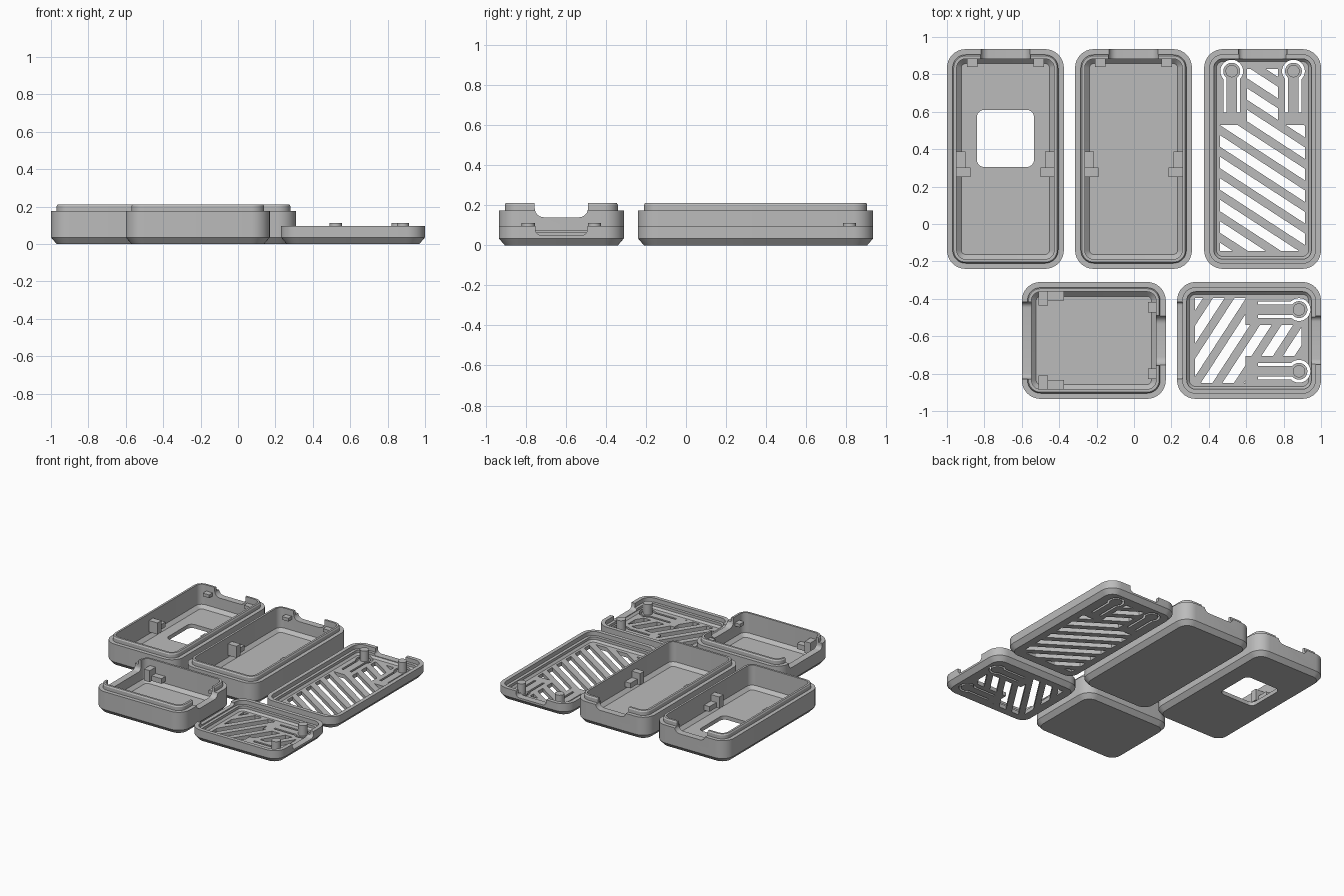
import bpy, bmesh, math
from mathutils import Matrix

if "Cube" in bpy.data.objects:
    bpy.data.objects.remove(bpy.data.objects["Cube"])

W = 0.625            # width shared by every case half
LONG, SHORT = 1.175, 0.77

grey = bpy.data.materials.new("plain grey")
grey.diffuse_color = (0.5, 0.5, 0.5, 1)
grey.use_nodes = True
grey.node_tree.nodes["Principled BSDF"].inputs["Base Color"].default_value = grey.diffuse_color


def new_object(name, bm):
    bmesh.ops.recalc_face_normals(bm, faces=bm.faces)
    mesh = bpy.data.meshes.new(name)
    bm.to_mesh(mesh)
    bm.free()
    ob = bpy.data.objects.new(name, mesh)
    bpy.context.collection.objects.link(ob)
    return ob


def rounded_rect(hx, hy, r, steps=8):
    pts = []
    for k, (sx, sy) in enumerate([(1, 1), (-1, 1), (-1, -1), (1, -1)]):
        for i in range(steps + 1):
            a = math.pi / 2 * (k + i / steps)
            pts.append((sx * (hx - r) + r * math.cos(a), sy * (hy - r) + r * math.sin(a)))
    return pts


def add_prism(bm, pts, lo, hi, axis="z"):
    """Extrude a 2D outline between lo and hi; axis y means the outline is in x, z."""
    def at(p, h):
        return (p[0], p[1], h) if axis == "z" else (p[0], h, p[1])
    a = [bm.verts.new(at(p, lo)) for p in pts]
    b = [bm.verts.new(at(p, hi)) for p in pts]
    n = len(pts)
    bm.faces.new(a[::-1])
    bm.faces.new(b)
    for i in range(n):
        bm.faces.new((a[i], a[(i + 1) % n], b[(i + 1) % n], b[i]))


def prism(name, pts, lo, hi, axis="z"):
    bm = bmesh.new()
    add_prism(bm, pts, lo, hi, axis)
    return new_object(name, bm)


def box(name, x0, x1, y0, y1, z0, z1):
    return prism(name, [(x0, y0), (x1, y0), (x1, y1), (x0, y1)], z0, z1)


def shell(name, length, profile):
    """Loft rounded rectangles through (inset, height) steps, closing both ends."""
    bm = bmesh.new()
    rings = []
    for inset, z in profile:
        pts = rounded_rect(W / 2 - inset, length / 2 - inset, max(0.1 - inset, 0.015))
        rings.append([bm.verts.new((x, y, z)) for x, y in pts])
    n = len(rings[0])
    for a, b in zip(rings, rings[1:]):
        for i in range(n):
            bm.faces.new((a[i], a[(i + 1) % n], b[(i + 1) % n], b[i]))
    bm.faces.new(rings[0][::-1])
    bm.faces.new(rings[-1])
    return new_object(name, bm)


def boolean(ob, cutter, operation="DIFFERENCE"):
    cutter.hide_render = True
    mod = ob.modifiers.new("cut", "BOOLEAN")
    mod.operation, mod.solver, mod.object = operation, "EXACT", cutter
    graph = bpy.context.evaluated_depsgraph_get()
    mesh = bpy.data.meshes.new_from_object(ob.evaluated_get(graph))
    ob.modifiers.clear()
    ob.data = mesh
    bpy.data.objects.remove(cutter)


def scoop(half, bottom, r, y0, y1):
    """Cutter for a wall opening with rounded lower corners."""
    pts = [(half, 0.3)]
    for k in range(7):
        a = -math.pi / 2 * k / 6
        pts.append((half - r + r * math.cos(a), bottom + r + r * math.sin(a)))
    pts += [(-x, z) for x, z in pts[::-1]]
    return prism("scoop_cutter", pts, y0, y1, "y")


def keyhole(r, w, length):
    """Outline of a round head on a straight stem."""
    a0 = math.asin(w / r)
    arc = [-math.pi / 2 - a0 - (2 * math.pi - 2 * a0) * i / 24 for i in range(25)]
    return [(-w, -length)] + [(r * math.cos(a), r * math.sin(a)) for a in arc] + [(w, -length)]


def place(parts, centre, turned):
    m = Matrix.Translation((*centre, 0))
    if turned:
        m = m @ Matrix.Rotation(-math.pi / 2, 4, "Z")
    for ob in parts:
        ob.data.transform(m)
        ob.data.materials.clear()
        ob.data.materials.append(grey)
        bpy.ops.object.select_all(action="DESELECT")
        ob.select_set(True)
        bpy.context.view_layer.objects.active = ob
        bpy.ops.object.shade_smooth_by_angle(angle=math.radians(25))


def tray(name, length, centre, clip_y, turned=False, window=False):
    end = length / 2
    body = shell(name, length, [(0.03, 0), (0, 0.035), (0, 0.175), (0.03, 0.175), (0.03, 0.202),
                                (0.036, 0.212), (0.052, 0.212), (0.052, 0.055), (0.077, 0.03)])
    boolean(body, scoop(0.133, 0.14, 0.045, end - 0.07, end + 0.1))
    if turned:       # wide opening opposite the port
        boolean(body, scoop(0.205, 0.13, 0.03, -end - 0.1, -end + 0.065))
    if window:
        pts = [(x, y + 0.11) for x, y in rounded_rect(0.153, 0.153, 0.04)]
        boolean(body, prism("window_cutter", pts, -0.05, 0.1))
    parts = [body]
    for s in (-1, 1):
        wall = s * (W / 2 - 0.045)
        # latch blocks with a thin rail on the side walls
        xs = sorted((wall, s * (W / 2 - 0.125)))
        parts.append(box(name + "_latch", *xs, clip_y - 0.025, clip_y + 0.025, 0.07, 0.16))
        xs = sorted((wall, s * (W / 2 - 0.1)))
        parts.append(box(name + "_latch_rail", *xs, clip_y + 0.025, clip_y + 0.11, 0.07, 0.11))
        # catches beside the port
        xs = sorted((s * 0.15, s * 0.205))
        parts.append(box(name + "_catch", *xs, end - 0.095, end - 0.045, 0.14, 0.165))
    place(parts, centre, turned)


def lid(name, length, centre, turned=False):
    end = length / 2
    body = shell(name, length, [(0.03, 0), (0, 0.035), (0, 0.097), (0.03, 0.097), (0.03, 0.065),
                                (0.052, 0.065), (0.052, 0.045), (0.066, 0.03)])
    boolean(body, scoop(0.13, 0.05, 0.03, end - 0.07, end + 0.1))
    if turned:
        boolean(body, scoop(0.205, 0.075, 0.015, -end - 0.1, -end + 0.045))

    # slanted vents clipped to a T-shaped field
    top, mid, low = end - 0.105, end - 0.405, -end + 0.095
    field = [(-0.228, low), (0.228, low), (0.228, mid), (0.0825, mid),
             (0.0825, top), (-0.0825, top), (-0.0825, mid), (-0.228, mid)]
    vents = prism("vent_cutter", field, -0.05, 0.15)
    bm = bmesh.new()
    slope, y = 0.65, -end - 0.3
    while y < end + 0.3:
        add_prism(bm, [(-0.4, y + 0.4 * slope), (0.4, y - 0.4 * slope),
                       (0.4, y - 0.4 * slope + 0.062), (-0.4, y + 0.4 * slope + 0.062)], -0.1, 0.2)
        y += 0.115
    boolean(vents, new_object("stripe_cutter", bm), "INTERSECT")
    boolean(body, vents)

    parts = [body]
    for s in (-1, 1):
        # press levers freed by a keyhole gap, each with a pin
        cx, cy = s * 0.165, end - 0.118
        gap = keyhole(0.061, 0.044, 0.22) + keyhole(0.045, 0.028, 0.22)[::-1]
        boolean(body, prism("gap_cutter", [(x + cx, y + cy) for x, y in gap], -0.05, 0.15))
        pin = [(cx + 0.033 * math.cos(i * math.pi / 12), cy + 0.033 * math.sin(i * math.pi / 12))
               for i in range(24)]
        parts.append(prism(name + "_pin", pin, 0.02, 0.112))
    place(parts, centre, turned)


tray("window_tray", LONG, (-0.6875, 0.3475), -0.07, window=True)
tray("long_tray", LONG, (-0.0025, 0.3475), -0.07)
lid("long_lid", LONG, (0.6875, 0.3475))
tray("short_tray", SHORT, (-0.215, -0.6225), -0.27, turned=True)
lid("short_lid", SHORT, (0.615, -0.6225), turned=True)
